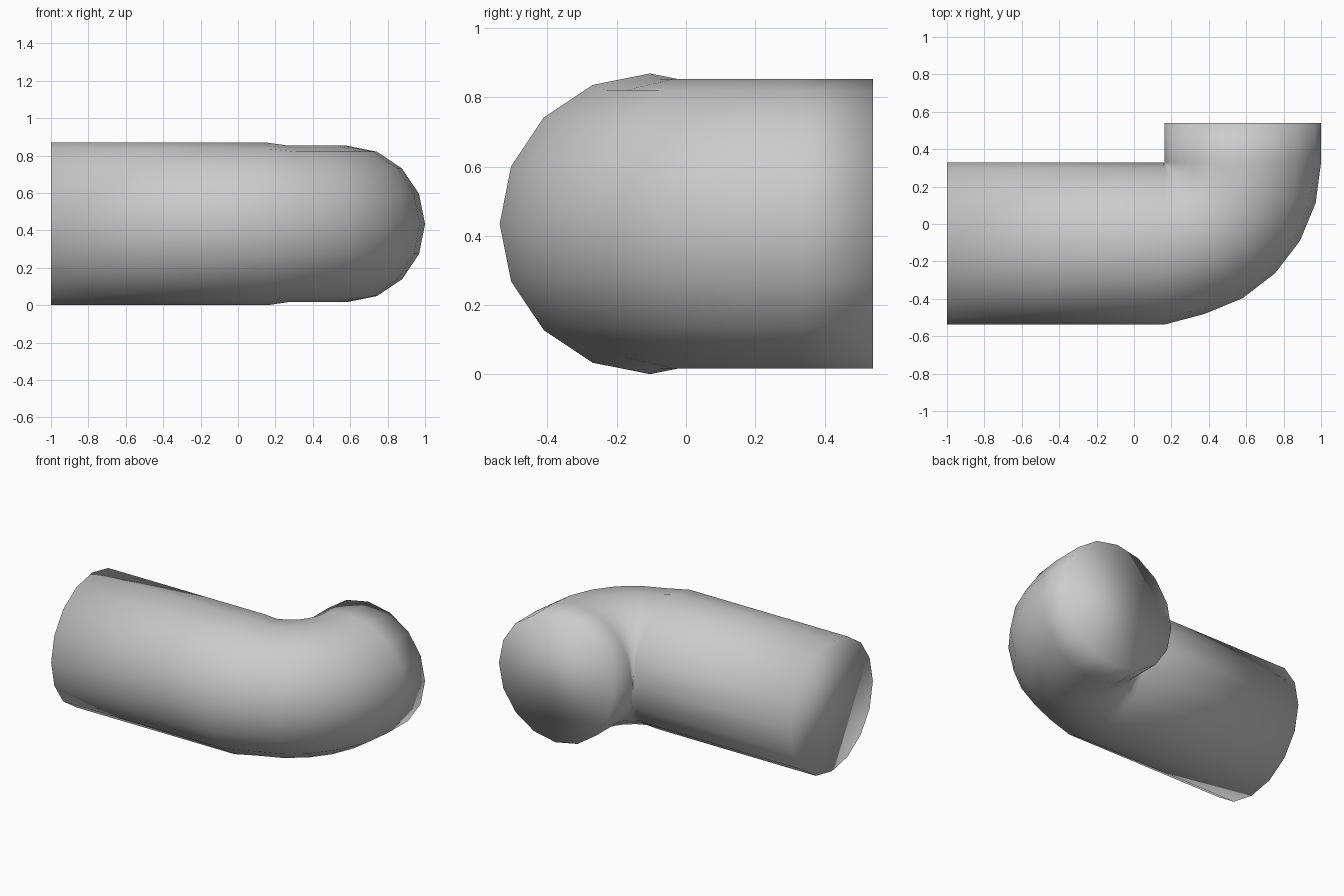
import bpy, bmesh
from math import sin, cos, pi, radians
from mathutils import Vector

if "Cube" in bpy.data.objects:
    bpy.data.objects.remove(bpy.data.objects["Cube"])

SIDES = 16
PIVOT = Vector((0.161, 0.33, 0.435))  # inside corner of the bend
WIDE, BORE, BEND = 0.434, 0.418, 0.421


def add_ring(bm, centre, angle, radius):
    """Circle of vertices facing along the path direction at a bend angle."""
    outward = Vector((sin(angle), -cos(angle), 0))
    up = Vector((0, 0, 1))
    return [bm.verts.new(centre + radius * (outward * cos(2 * pi * i / SIDES)
                                            + up * sin(2 * pi * i / SIDES)))
            for i in range(SIDES)]


bm = bmesh.new()

# Straight run, slightly wider than the bend
start_y = PIVOT.y - WIDE
rings = [add_ring(bm, Vector((x, start_y, PIVOT.z)), 0, WIDE) for x in (-1.0, PIVOT.x)]

# Quarter bend in 15 degree steps
for step in range(1, 7):
    a = radians(15 * step)
    centre = PIVOT + BEND * Vector((sin(a), -cos(a), 0))
    rings.append(add_ring(bm, centre, a, BORE))

# Short outlet
rings.append(add_ring(bm, Vector((PIVOT.x + BEND, 0.54, PIVOT.z)), pi / 2, BORE))

# Walls and end caps
for r0, r1 in zip(rings, rings[1:]):
    for i in range(SIDES):
        j = (i + 1) % SIDES
        bm.faces.new((r0[i], r0[j], r1[j], r1[i]))
bm.faces.new(rings[0])
bm.faces.new(rings[-1])
bmesh.ops.recalc_face_normals(bm, faces=bm.faces)
for f in bm.faces:
    f.smooth = True

mesh = bpy.data.meshes.new("pipe_elbow")
bm.to_mesh(mesh)
bm.free()
bpy.context.collection.objects.link(bpy.data.objects.new("pipe_elbow", mesh))
